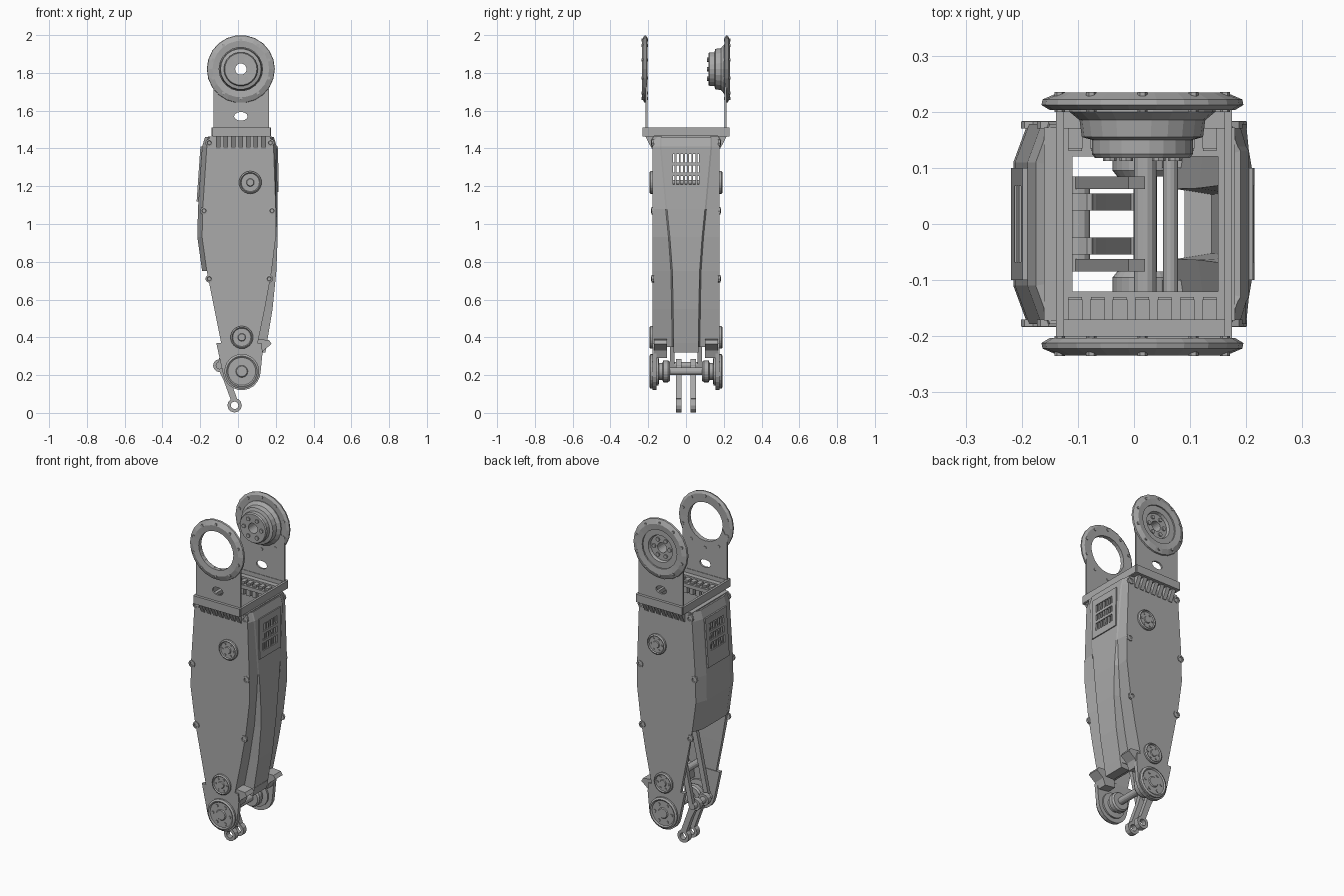
import bpy, bmesh, math
from mathutils import Matrix

cube = bpy.data.objects.get("Cube")
if cube:
    bpy.data.objects.remove(cube, do_unlink=True)

grey = bpy.data.materials.new("mid grey metal")
grey.use_nodes = True
TONE = (0.4, 0.4, 0.4, 1)
grey.diffuse_color = TONE
grey.node_tree.nodes["Principled BSDF"].inputs["Base Color"].default_value = TONE


def finish(name, bm):
    bmesh.ops.remove_doubles(bm, verts=bm.verts, dist=1e-5)
    bmesh.ops.recalc_face_normals(bm, faces=bm.faces)
    me = bpy.data.meshes.new(name)
    bm.to_mesh(me)
    bm.free()
    me.materials.append(grey)
    ob = bpy.data.objects.new(name, me)
    bpy.context.collection.objects.link(ob)
    return ob


def box(name, x, y, z):
    """Box from three (min, max) ranges."""
    bm = bmesh.new()
    bmesh.ops.create_cube(bm, size=1)
    for v in bm.verts:
        v.co = [r[0] + (c + 0.5) * (r[1] - r[0]) for c, r in zip(v.co, (x, y, z))]
    return finish(name, bm)


def prism(name, pts, y0, y1):
    """Outline in x and z, pushed along y."""
    bm = bmesh.new()
    face = bm.faces.new([bm.verts.new((x, y0, z)) for x, z in pts])
    new = bmesh.ops.extrude_face_region(bm, geom=[face])["geom"]
    bmesh.ops.translate(bm, vec=(0, y1 - y0, 0),
                        verts=[g for g in new if isinstance(g, bmesh.types.BMVert)])
    return finish(name, bm)


def lathe(name, x, z, profile, n=24, closed=False):
    """Profile of (radius, y) turned about a y axis through x, z."""
    bm = bmesh.new()
    loops = []
    for i in range(n):
        a = math.tau * i / n
        loops.append([bm.verts.new((x + r * math.cos(a), y, z + r * math.sin(a)))
                      for r, y in profile])
    m = len(profile)
    for i in range(n):
        p, q = loops[i], loops[(i + 1) % n]
        for j in range(m if closed else m - 1):
            k = (j + 1) % m
            bm.faces.new((p[j], p[k], q[k], q[j]))
    bmesh.ops.remove_doubles(bm, verts=bm.verts, dist=1e-5)
    return finish(name, bm)


def disc(name, x, z, r, y0, y1, n=20):
    return lathe(name, x, z, [(0, y0), (r, y0), (r, y1), (0, y1)], n)


def apply_mods(ob):
    dg = bpy.context.evaluated_depsgraph_get()
    ob.data = bpy.data.meshes.new_from_object(ob.evaluated_get(dg))
    ob.modifiers.clear()


def cut(ob, *cutters):
    for c in cutters:
        mod = ob.modifiers.new("cut", "BOOLEAN")
        mod.operation, mod.solver, mod.object = "DIFFERENCE", "EXACT", c
        apply_mods(ob)
        bpy.data.objects.remove(c, do_unlink=True)


def arc(x, z, r, a0, a1, n):
    return [(x + r * math.cos(math.radians(a0 + (a1 - a0) * i / n)),
             z + r * math.sin(math.radians(a0 + (a1 - a0) * i / n))) for i in range(n + 1)]


# Main housing: lofted sections with a spine and two grooves on the +x side
# z, left edge, cheek edge, groove floor, spine face, spine half width
SECTIONS = [
    (1.46, -.175, .17, .185, .19, .13),
    (1.41, -.19, .188, .2, .205, .13),
    (1.08, -.212, .2, .207, .21, .10),
    (.93, -.215, .2, .188, .21, .085),
    (.75, -.19, .178, .165, .203, .072),
    (.55, -.15, .142, .13, .183, .068),
    (.35, -.11, .1, .09, .15, .066)]
bm = bmesh.new()
rows = []
for z, xl, xp, xg, xs, ys in SECTIONS:
    half = [(xl, .11), (xl + .025, .178), (xp, .178), (xg, ys + .008), (xs, ys)]
    ring = half + [(x, -y) for x, y in reversed(half)]
    rows.append([bm.verts.new((x, y, z)) for x, y in ring])
for i, (a, b) in enumerate(zip(rows, rows[1:])):
    for j in range(10):
        k = (j + 1) % 10
        if i >= 4 and j in (0, 8, 9):      # rear of the lower part stays open
            continue
        bm.faces.new((a[j], a[k], b[k], b[j]))
housing = finish("housing", bm)
solid = housing.modifiers.new("wall", "SOLIDIFY")
solid.thickness, solid.offset = 0.02, -1
apply_mods(housing)
cut(housing, box("vent_cutter", (-.4, .4), (-.072, .072), (1.2, 1.38)))

# Vent grilles: frame and bars on both sides
for side, name, x0, x1, zlo in ((1, "left", .209, .206, 1.17), (-1, "right", .213, .193, 1.12)):
    parts = []
    for y0, y1 in ((-.1, -.068), (.068, .1)):
        parts.append(box(name + "_vent_side", (-.006, .006), (y0, y1), (zlo, 1.41)))
    for z0, z1 in ((zlo, 1.21), (1.37, 1.41)):
        parts.append(box(name + "_vent_end", (-.006, .006), (-.07, .07), (z0, z1)))
    for i in range(1, 3):
        z = 1.21 + i * .16 / 3
        parts.append(box(name + "_vent_bar", (-.008, .006), (-.07, .07), (z - .008, z + .008)))
    for i in range(6):
        y = -.055 + i * .022
        parts.append(box(name + "_vent_slat", (-.008, .002), (y - .005, y + .005), (1.2, 1.38)))
    for p in parts:
        for v in p.data.vertices:
            t = (v.co.z - zlo) / (1.41 - zlo)
            v.co.x = side * (x0 + (x1 - x0) * t + v.co.x)
        if side < 0:
            p.data.flip_normals()

# Top collar with opening
collar = box("top_deck", (-.16, .18), (-.172, .172), (1.44, 1.462))
cut(collar, box("deck_cutter", (-.11, .15), (-.12, .12), (1.3, 1.6)))
for x in (-.132, .168):
    box("bracket_rail", (x - .007, x + .007), (-.222, .222), (1.465, 1.51))

CX, CZ = .015, 1.82
for s, end in ((-1, "front"), (1, "back")):
    # Bracket foot, flared underside and ribs
    box(end + "_bracket_foot", (-.135, .172), sorted((s * .17, s * .222)), (1.462, 1.485))
    box(end + "_bracket_lip", (-.135, .172), sorted((s * .2, s * .23)), (1.462, 1.51))
    for i in range(7):
        x = -.105 + i * .04
        rib = box(end + "_rib", (x - .012, x + .012), sorted((s * .13, s * .215)), (1.4, 1.465))
        for v in rib.data.vertices:
            if v.co.z < 1.41 and abs(v.co.y) > .2:
                v.co.y = s * .182
        box(end + "_deck_tooth", (x - .013, x + .013), sorted((s * .135, s * .17)), (1.46, 1.476))
    # Upright arm with round and oval openings
    arm = prism(end + "_arm", [(-.13, 1.47), (.165, 1.47), (.165, CZ - .06), (.12, CZ),
                               (-.09, CZ), (-.13, CZ - .06)], s * .203, s * .214)
    oval = disc("oval_cutter", 0, 0, .036, -.4, .4, 12)
    oval.data.transform(Matrix.Translation((CX, 0, 1.57)) @ Matrix.Diagonal((1, 1, .65, 1)))
    cut(arm, oval, disc("round_cutter", CX, CZ, .115, -.4, .4))
    # Round head
    lathe(end + "_head_ring", CX, CZ,
          [(.115, s * .206), (.165, s * .203), (.18, s * .212), (.178, s * .222),
           (.15, s * .234), (.115, s * .23)], 22, True)
    for i in range(10):
        a = math.tau * (i + .5) / 10
        disc(end + "_head_bolt", CX + .155 * math.cos(a), CZ + .155 * math.sin(a), .009,
             s * .2, s * .235, 6)

    # Lower cheek ending in a round lug
    prism(end + "_cheek", [(.125, .37), (-.115, .37)] + arc(.02, .22, .1, 190, 360, 10)
          + [(.13, .32)], s * .155, s * .178)
    # Round covers
    for name, x, z, r in (("upper_cover", .065, 1.22, .06), ("knee_cover", .02, .4, .06),
                          ("pivot_cover", .02, .22, .092)):
        lathe(f"{end}_{name}", x, z, [(0, s * .17), (r, s * .17), (r, s * .188), (r * .88, s * .194),
                                      (r * .8, s * .188), (r * .35, s * .188),
                                      (r * .3, s * .193), (0, s * .193)])
        for i in range(6):
            a = math.tau * i / 6
            disc(f"{end}_{name}_bolt", x + r * .6 * math.cos(a), z + r * .6 * math.sin(a),
                 r * .1, s * .18, s * .192, 6)
    # Pivot hub inside the cheek
    lathe(end + "_pivot_hub", .02, .22, [(0, s * .085), (.05, s * .085), (.058, s * .095),
                                         (.058, s * .12), (.045, s * .125), (.045, s * .142),
                                         (.075, s * .145), (.075, s * .16), (0, s * .16)])
    # Hooked tab beside the spine
    prism(end + "_tab", [(.05, .3), (.12, .29), (.135, .33), (.178, .365), (.165, .385),
                         (.11, .39), (.06, .37)], s * .1, s * .17)
    # Screws around the cheek
    for x, z in ((-.152, 1.43), (.172, 1.43), (-.18, 1.07), (.18, 1.07), (-.152, .71), (.165, .71)):
        lathe(end + "_screw", x, z, [(0, s * .17), (.021, s * .17), (.021, s * .183),
                                     (.012, s * .184), (.01, s * .179), (0, s * .179)], 8)

    # Swing link with an eye at each end
    y0, y1 = s * .024, s * .054
    prism(end + "_link", [(-.118, .26), (-.075, .285), (-.05, .2), (-.005, .075),
                          (-.035, .06), (-.075, .17)], y0, y1)
    for x, z, r in ((-.098, .25, .034), (-.018, .04, .038)):
        lathe(end + "_link_eye", x, z, [(.02, y0), (r, y0), (r, y1), (.02, y1)], 12, True)
    # Thin strut inside the open side
    prism(end + "_inner_strut", [(-.11, .24), (-.08, .24), (.02, .68), (-.01, .7)],
          s * .062, s * .085)

# Drive unit on the back head
lathe("drive_unit", CX, CZ, [(.03, .12), (.085, .118), (.09, .125), (.09, .15), (.108, .155),
                             (.112, .185), (.13, .2), (.13, .222), (.08, .222), (.075, .205),
                             (.03, .205)], 22, True)
for i in range(6):
    a = math.tau * i / 6
    disc("drive_bolt", CX + .058 * math.cos(a), CZ + .058 * math.sin(a), .012, .112, .125, 8)
    disc("drive_rear_bolt", CX + .052 * math.cos(a), CZ + .052 * math.sin(a), .012, .2, .213, 8)

# Cross shafts and spine foot
disc("pivot_axle", .02, .22, .021, -.15, .15, 14)
disc("knee_axle", .02, .4, .02, -.17, .17, 14)
disc("upper_axle", .065, 1.22, .013, -.17, .17, 12)
disc("link_pin", -.098, .25, .02, -.085, .085, 12)
prism("spine_foot", [(.09, .32), (.145, .32), (.155, .37), (.09, .37)], -.066, .066)
